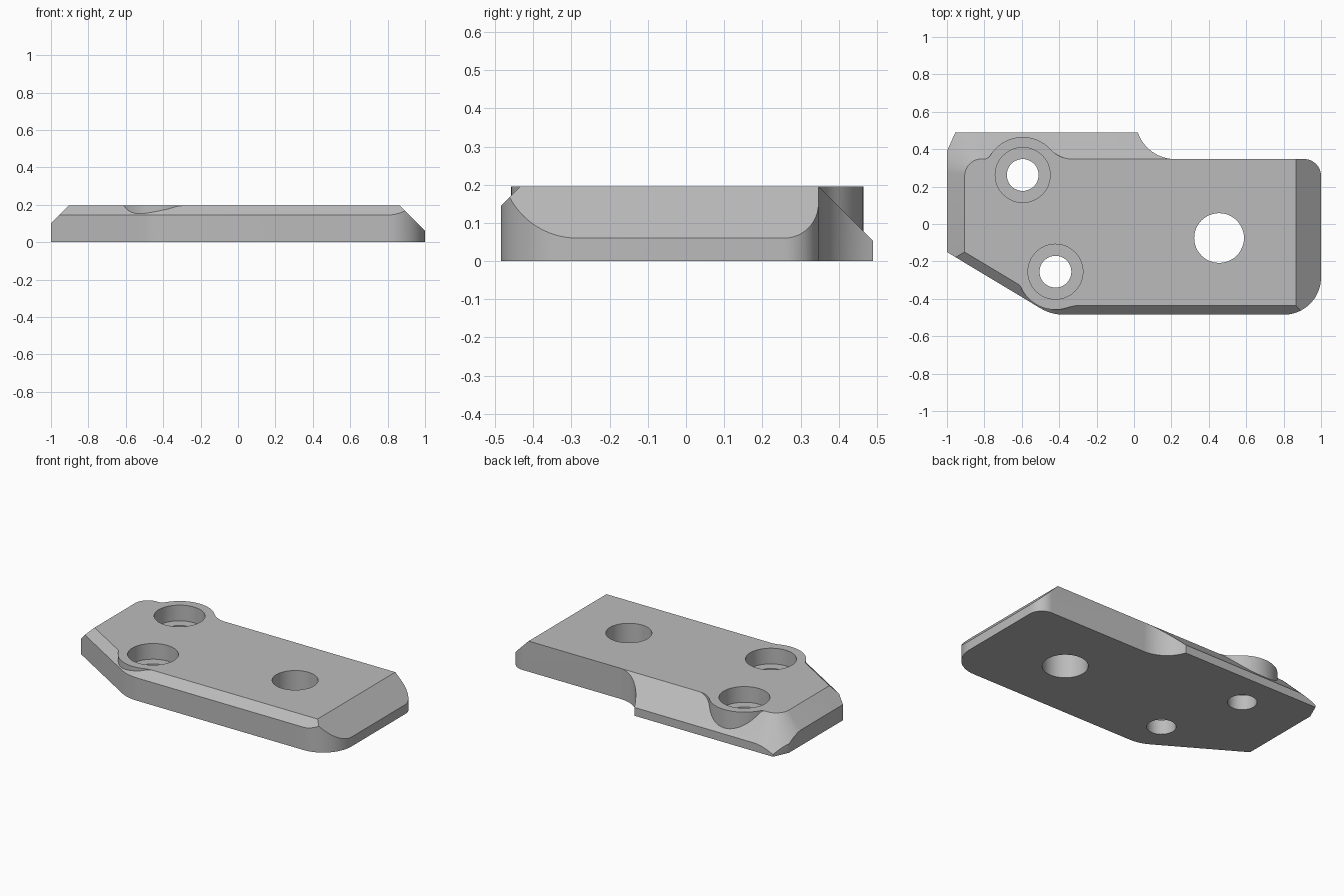
import bpy, bmesh, math
from mathutils import Vector

cube = bpy.data.objects.get("Cube")
if cube:
    bpy.data.objects.remove(cube, do_unlink=True)

TOP = 0.195

grey = bpy.data.materials.new("plain grey")
grey.use_nodes = True
colour = (0.5, 0.5, 0.5, 1)
grey.diffuse_color = colour
grey.node_tree.nodes["Principled BSDF"].inputs["Base Color"].default_value = colour


def polar(angle, r=1.0):
    a = math.radians(angle)
    return Vector((r * math.cos(a), r * math.sin(a)))


def arc(center, r, a0, a1, n=12):
    return [Vector(center) + polar(a0 + (a1 - a0) * i / n, r) for i in range(n + 1)]


def prism(name, points, z0, z1):
    bm = bmesh.new()
    face = bm.faces.new([bm.verts.new((p[0], p[1], z0)) for p in points])
    ext = bmesh.ops.extrude_face_region(bm, geom=[face])
    bmesh.ops.translate(bm, vec=(0, 0, z1 - z0),
                        verts=[v for v in ext["geom"] if isinstance(v, bmesh.types.BMVert)])
    bmesh.ops.recalc_face_normals(bm, faces=bm.faces)
    mesh = bpy.data.meshes.new(name)
    bm.to_mesh(mesh)
    bm.free()
    mesh.materials.append(grey)
    obj = bpy.data.objects.new(name, mesh)
    bpy.context.collection.objects.link(obj)
    return obj


def combine(target, other, operation):
    bpy.context.view_layer.objects.active = target
    mod = target.modifiers.new(operation, "BOOLEAN")
    mod.operation = operation
    mod.solver = "EXACT"
    mod.object = other
    bpy.ops.object.modifier_apply(modifier=mod.name)
    bpy.data.objects.remove(other, do_unlink=True)


def boss_profile(center, r, first, second):
    """Round boss blended by concave fillets into a straight edge on each side."""
    c = Vector(center)
    arcs, contact = [], []
    for side, (normal, h, f) in ((-1, first), (1, second)):
        dx = math.sqrt((r + f) ** 2 - (h + f) ** 2)
        a = normal + side * math.degrees(math.atan2(dx, h + f))
        fc = c + polar(normal, h + f) + polar(normal + 90, side * dx)
        arcs.append(arc(fc, f, normal + 180, a + 180, 8))
        contact.append(a)
    return [c] + arcs[0] + arc(c, r, contact[0], contact[1], 32)[1:-1] + arcs[1][::-1]


# Plate outline with rounded corners and the scooped step at the back
outline = [(-1, 0.39), (-1, -0.15)]
outline += arc((-0.375, -0.24), 0.245, 239, 270, 8)
outline += arc((0.8, -0.285), 0.2, 270, 360, 20)
outline += arc((0.91, 0.257), 0.09, 0, 90)
outline += arc((0.22, 0.558), 0.211, 270, 199, 14)
outline += [(-0.955, 0.49)]
plate = prism("mounting_plate", outline, 0, TOP)

# Chamfers: direction and a point on the top edge, all sloping at 45 degrees
chamfers = [(0, (0.865, 0)), (270, (0, -0.435)), (239, (-0.905, -0.15)), (180, (-0.905, 0))]
chamfers += [(a, Vector((-0.815, 0.2575)) + polar(a, 0.09)) for a in range(90, 180, 9)]
chamfers += [(a, Vector((-0.375, -0.24)) + polar(a, 0.195)) for a in (247, 255, 262)]
bm = bmesh.new()
bm.from_mesh(plate.data)
for angle, point in chamfers:
    d = polar(angle)
    cut = bmesh.ops.bisect_plane(bm, geom=bm.verts[:] + bm.edges[:] + bm.faces[:], dist=1e-6,
                                 plane_co=(point[0], point[1], TOP),
                                 plane_no=(d.x, d.y, 1), clear_outer=True)
    rim = [e for e in cut["geom_cut"] if isinstance(e, bmesh.types.BMEdge) and e.is_boundary]
    bmesh.ops.holes_fill(bm, edges=rim, sides=0)
bmesh.ops.recalc_face_normals(bm, faces=bm.faces)
bm.to_mesh(plate.data)
bm.free()

# Upright bosses around the two screw holes
back_hole, front_hole = (-0.595, 0.262), (-0.42, -0.255)
back = boss_profile(back_hole, 0.203, (90, 0.085, 0.154), (90, 0.085, 0.04))
front = boss_profile(front_hole, 0.203, (239, 0.158, 0.05), (270, 0.18, 0.2))
for name, profile in (("back_boss", back), ("front_boss", front)):
    combine(plate, prism(name, profile, 0.02, TOP), "UNION")

# Counterbored screw holes and the large plain hole
bores = [((0.455, -0.075), 0.133, -0.1)]
for center in (back_hole, front_hole):
    bores += [(center, 0.085, -0.1), (center, 0.147, TOP - 0.1)]
for center, r, bottom in bores:
    combine(plate, prism("bore_cutter", arc(center, r, 0, 360, 48)[:-1], bottom, 0.4), "DIFFERENCE")

bpy.ops.object.select_all(action="DESELECT")
plate.select_set(True)
bpy.context.view_layer.objects.active = plate
bpy.ops.object.shade_smooth_by_angle(angle=math.radians(30))
